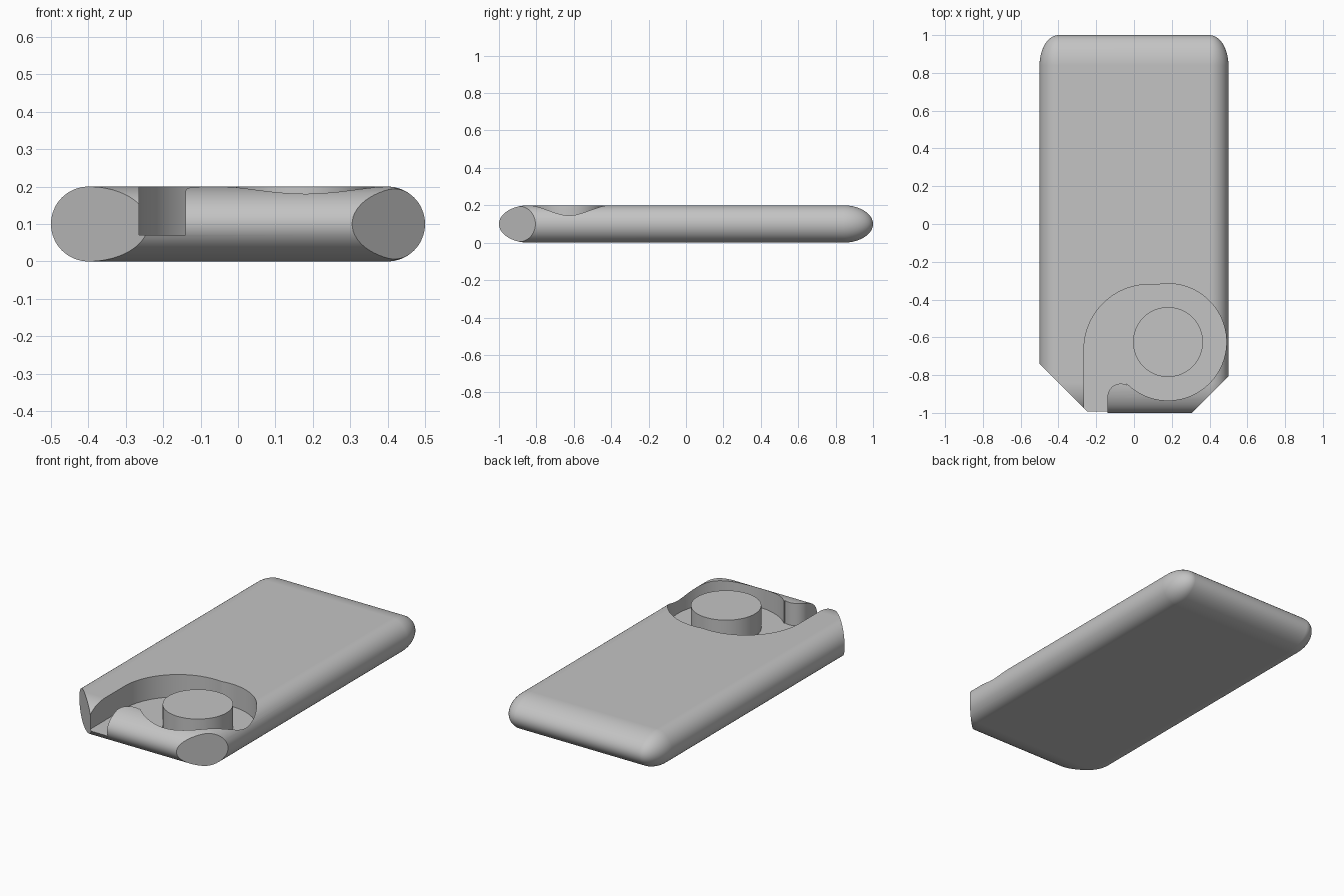
import bpy
import bmesh
from math import cos, sin, radians
from mathutils import Matrix, Vector

cube = bpy.data.objects.get("Cube")
if cube:
    bpy.data.objects.remove(cube, do_unlink=True)

POST = (0.18, -0.625)
FLOOR, TOP = 0.07, 0.2

grey = bpy.data.materials.new("light_grey")
grey.use_nodes = True
colour = (0.55, 0.55, 0.55, 1)
grey.diffuse_color = colour
grey.node_tree.nodes["Principled BSDF"].inputs["Base Color"].default_value = colour


def make_object(name, bm):
    bmesh.ops.recalc_face_normals(bm, faces=bm.faces)
    mesh = bpy.data.meshes.new(name)
    bm.to_mesh(mesh)
    bm.free()
    mesh.materials.append(grey)
    obj = bpy.data.objects.new(name, mesh)
    bpy.context.collection.objects.link(obj)
    return obj


def activate(obj):
    bpy.ops.object.select_all(action="DESELECT")
    obj.select_set(True)
    bpy.context.view_layer.objects.active = obj


def arc(centre, radius, start, end, steps):
    angles = [radians(start + (end - start) * i / steps) for i in range(steps + 1)]
    return [(centre[0] + radius * cos(a), centre[1] + radius * sin(a)) for a in angles]


def prism(name, outline, low, high):
    bm = bmesh.new()
    face = bm.faces.new([bm.verts.new((x, y, low)) for x, y in outline])
    extruded = bmesh.ops.extrude_face_region(bm, geom=[face])["geom"]
    verts = [v for v in extruded if isinstance(v, bmesh.types.BMVert)]
    bmesh.ops.translate(bm, verts=verts, vec=(0, 0, high - low))
    return make_object(name, bm)


# Slab with elliptical edges: hull around four corner ellipsoids
radii = Vector((0.1, 0.16, 0.1))
bm = bmesh.new()
for sx in (-1, 1):
    for sy in (-1, 1):
        place = Matrix.Translation((sx * (0.5 - radii.x), sy * (1 - radii.y), radii.z))
        bmesh.ops.create_uvsphere(bm, u_segments=48, v_segments=32, radius=1,
                                  matrix=place @ Matrix.Diagonal(radii).to_4x4())
hull = bmesh.ops.convex_hull(bm, input=bm.verts)
inside = {v for v in hull["geom_interior"] + hull["geom_unused"]
          if isinstance(v, bmesh.types.BMVert)}
bmesh.ops.delete(bm, geom=list(inside), context="VERTS")
hull_faces = {f for f in hull["geom"] if isinstance(f, bmesh.types.BMFace)}
spare = [f for f in bm.faces if f not in hull_faces]
bmesh.ops.delete(bm, geom=spare, context="FACES")
bmesh.ops.dissolve_limit(bm, angle_limit=radians(0.1), verts=bm.verts, edges=bm.edges)

# Cut the two front corners diagonally
for x, side in ((-0.24, -1), (0.305, 1)):
    cut = bmesh.ops.bisect_plane(bm, geom=bm.verts[:] + bm.edges[:] + bm.faces[:],
                                 plane_co=(x, -1, 0), plane_no=(side, -1, 0),
                                 clear_outer=True)["geom_cut"]
    rim = [e for e in cut if isinstance(e, bmesh.types.BMEdge)]
    bmesh.ops.holes_fill(bm, edges=rim, sides=0)
body = make_object("body", bm)

# Recess with a round chamber and a channel open to the front
outline = [(-0.265, -1.1)]
outline += arc((0.08, -0.665), 0.345, 180, 83.4, 32)
outline += arc(POST, 0.309, 100, -135, 72)
outline += arc((-0.07, -0.915), 0.07, 64, 180, 16)
outline += [(-0.14, -1.1)]
cutter = prism("recess_cutter", outline, FLOOR, 0.4)
cutter.hide_render = True
activate(body)
boolean = body.modifiers.new("recess", "BOOLEAN")
boolean.operation = "DIFFERENCE"
boolean.solver = "EXACT"
boolean.object = cutter
bpy.ops.object.modifier_apply(modifier=boolean.name)
bpy.data.objects.remove(cutter, do_unlink=True)

# Round post standing in the recess
post = prism("round_post", arc(POST, 0.185, 0, 354.375, 63), FLOOR - 0.005, TOP)

# Smooth curves, crisp cut edges
for obj in (body, post):
    activate(obj)
    bpy.ops.object.shade_smooth_by_angle(angle=radians(30))
    weighted = obj.modifiers.new("even_normals", "WEIGHTED_NORMAL")
    weighted.keep_sharp = True
